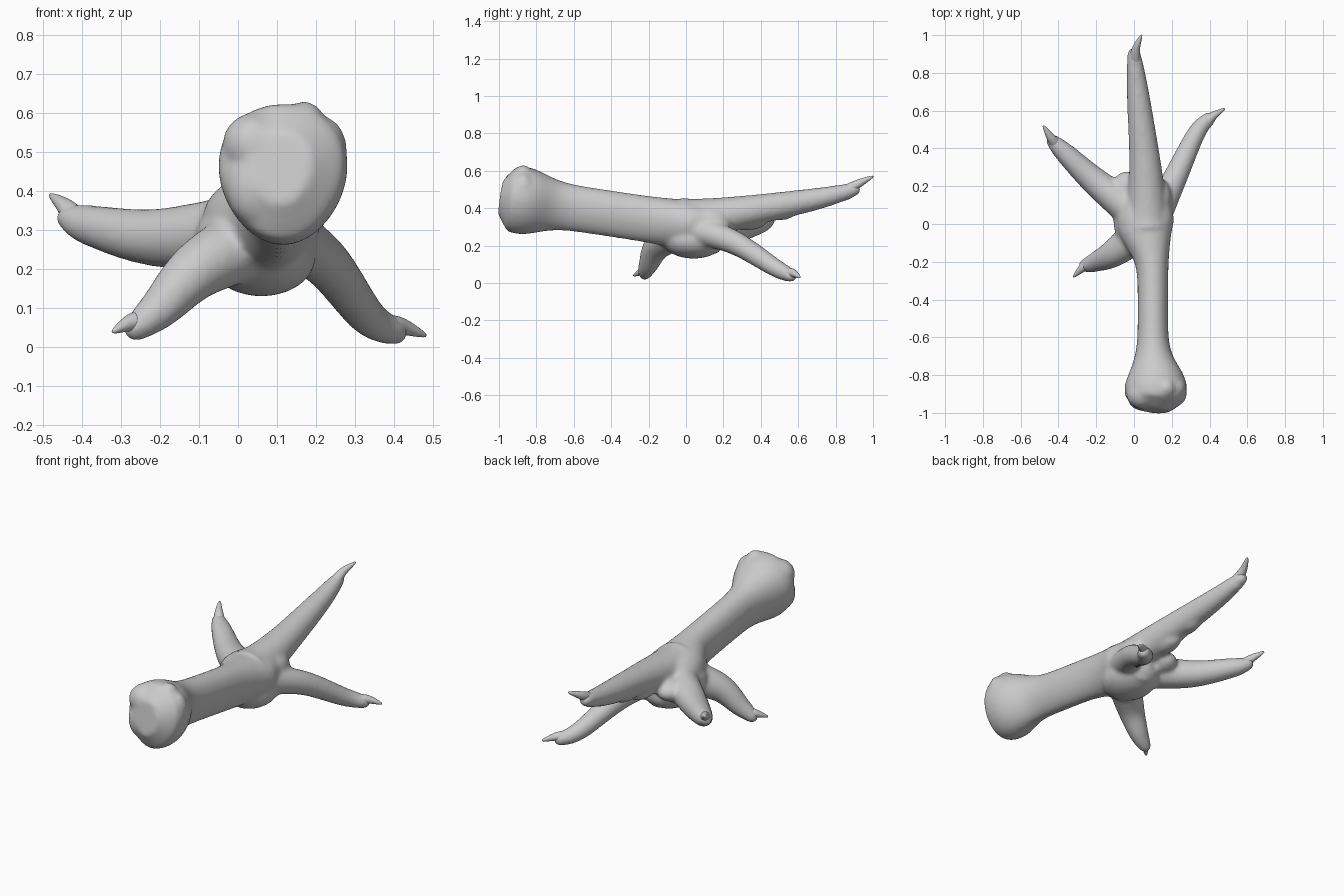
import bpy, bmesh, math
from mathutils import Vector

cube = bpy.data.objects.get("Cube")
if cube:
    bpy.data.objects.remove(cube)

skin = bpy.data.materials.new("grey_skin")
skin.use_nodes = True
grey = (.6, .6, .6, 1)
skin.diffuse_color = grey
skin.node_tree.nodes["Principled BSDF"].inputs["Base Color"].default_value = grey

SIDES = 28
STEPS = 8


def smooth_path(points):
    """Catmull-Rom curve through the points."""
    last = len(points) - 1
    curve = []
    for i in range(last):
        before, start, end, after = (points[min(max(k, 0), last)] for k in range(i - 1, i + 3))
        for step in range(STEPS):
            t = step / STEPS
            bend = 2 * before - 5 * start + 4 * end - after
            twist = 3 * (start - end) + after - before
            curve.append(start + t / 2 * (end - before + t * (bend + t * twist)))
    return curve + [points[-1]]


def tube(bm, centres, widths, heights, egg=0):
    """Skin elliptical rings along the centres; egg makes the top wider."""
    rings = []
    last = len(centres) - 1
    for i, (centre, width, height) in enumerate(zip(centres, widths, heights)):
        tangent = (centres[min(i + 1, last)] - centres[max(i - 1, 0)]).normalized()
        side = tangent.cross(Vector((0, 0, 1))).normalized()
        up = side.cross(tangent)
        ring = []
        for k in range(SIDES):
            angle = math.tau * k / SIDES
            across = width * math.cos(angle) * (1 + egg * math.sin(angle))
            ring.append(bm.verts.new(centre + side * across + up * height * math.sin(angle)))
        rings.append(ring)
    for lower, upper in zip(rings, rings[1:]):
        for k in range(SIDES):
            j = (k + 1) % SIDES
            bm.faces.new((lower[k], lower[j], upper[j], upper[k]))
    bm.faces.new(rings[0])
    bm.faces.new(rings[-1])


def limb(bm, points, root, tip, power):
    """Round tube; a low power narrows it early, a high power late."""
    centres = smooth_path(points)
    last = len(centres) - 1
    radii = [root + (tip - root) * (i / last) ** power for i in range(last + 1)]
    tube(bm, centres, radii, radii)


def ball(bm, centre, size):
    made = bmesh.ops.create_uvsphere(bm, u_segments=20, v_segments=12, radius=1)
    for vert in made["verts"]:
        vert.co = [c + v * s for c, v, s in zip(centre, vert.co, size)]


def finish(name, bm):
    bmesh.ops.recalc_face_normals(bm, faces=bm.faces)
    mesh = bpy.data.meshes.new(name)
    bm.to_mesh(mesh)
    bm.free()
    mesh.materials.append(skin)
    mesh.shade_smooth()
    part = bpy.data.objects.new(name, mesh)
    bpy.context.collection.objects.link(part)
    return part


def bump(y, middle, spread):
    return math.exp(-((y - middle) / spread) ** 2)


foot = bmesh.new()

# Shank: flares at the joint end and again at the palm
centres, widths, heights = [], [], []
for i in range(60):
    y = -.99 + i * .02
    joint, palm = bump(y, -.88, .15), bump(y, .02, .16)
    cap = min(1, .6 + 7 * (y + .99))
    centres.append(Vector((.1 + .015 * joint - .04 * palm, y, .31 - .15 * y)))
    widths.append(cap * (.08 + .085 * joint + .07 * palm))
    heights.append(cap * (.123 + .058 * joint + .01 * palm))
tube(foot, centres, widths, heights, egg=.13)

# Lobes on the joint end
ball(foot, (.17, -.87, .58), (.05, .05, .05))
ball(foot, (.04, -.9, .52), (.08, .08, .08))
ball(foot, (.22, -.87, .5), (.06, .06, .09))
ball(foot, (.05, -.93, .41), (.08, .06, .1))
ball(foot, (.15, -.94, .46), (.07, .05, .11))

# Each toe: path, root radius, claw tip
toes = {
    "middle": ([(.07, 0, .33), (.06, .3, .38), (.02, .7, .45), (0, .9, .5)], .13, (.04, 1, .57)),
    "right": ([(.04, .03, .3), (-.2, .22, .28), (-.37, .38, .31), (-.43, .44, .33)], .11, (-.48, .52, .39)),
    "left": ([(.1, 0, .3), (.22, .25, .22), (.33, .48, .08), (.4, .56, .04)], .09, (.48, .61, .03)),
    "back": ([(.05, -.03, .28), (-.1, -.15, .2), (-.2, -.2, .1), (-.26, -.22, .05)], .11, (-.32, -.28, .04)),
}
for name, (path, root, claw_tip) in toes.items():
    points = [Vector(p) for p in path]
    limb(foot, points, root, .035, .7)
    ball(foot, points[-1], (.035, .035, .035))
    # Curved claw growing out of the upper side of the toe tip
    claw = bmesh.new()
    tip = Vector(claw_tip)
    base = points[-2].lerp(points[-1], .7)
    knuckle = points[-1].lerp(tip, .25) + Vector((0, 0, .015))
    limb(claw, [base, knuckle, tip], .032, .004, 1.5)
    finish(name + "_claw", claw)

# Row of pads under the middle toe
for i in range(4):
    y = .32 + .17 * i
    size = .07 - .045 * y
    ball(foot, (.07 - .08 * y, y, .24 + .27 * y), (size, size * 2, size * .8))

# Pads under the side toes
ball(foot, (-.22, .23, .26), (.05, .05, .04))
ball(foot, (.25, .3, .18), (.04, .05, .03))

# Sole pad and webs between the toes
ball(foot, (.06, .04, .23), (.14, .17, .1))
ball(foot, (-.04, .18, .3), (.08, .1, .06))
ball(foot, (-.03, .02, .28), (.08, .14, .08))
ball(foot, (.14, .13, .32), (.06, .11, .08))

# Fuse everything into one soft skin
body = finish("bird_foot", foot)
fuse = body.modifiers.new("fuse", 'REMESH')
fuse.mode = 'VOXEL'
fuse.voxel_size = .011
fuse.use_smooth_shade = True
soften = body.modifiers.new("soften", 'SMOOTH')
soften.factor = .5
soften.iterations = 10
